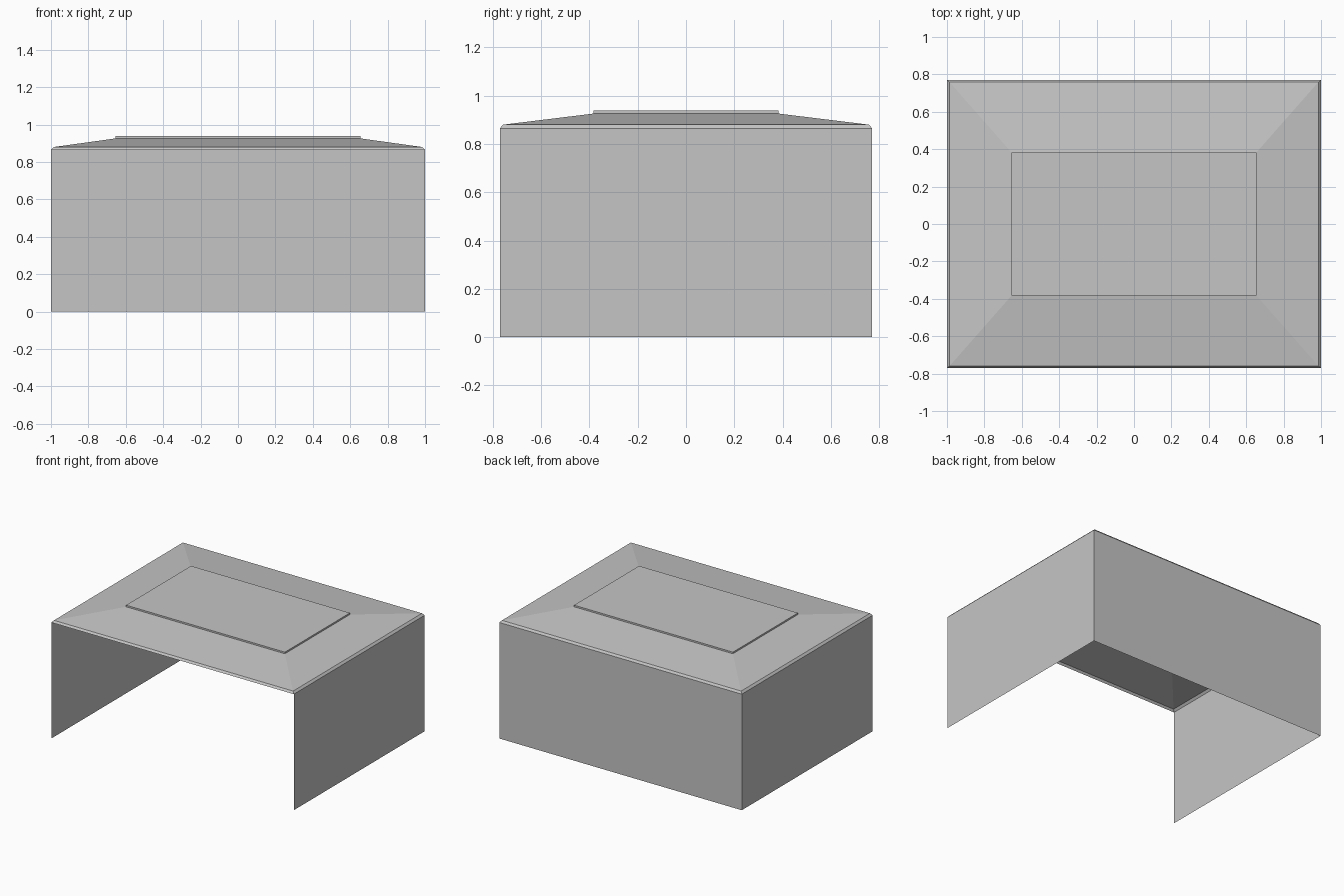
import bpy
import bmesh

default = bpy.data.objects.get("Cube")
if default:
    bpy.data.objects.remove(default, do_unlink=True)

# Single painted metal colour
metal = bpy.data.materials.new("grey_metal")
metal.use_nodes = True
colour = (0.56, 0.56, 0.56, 1)
metal.diffuse_color = colour
metal.node_tree.nodes["Principled BSDF"].inputs["Base Color"].default_value = colour

HALF_X, HALF_Y = 1.0, 0.771
EAVE_Z = 0.865


def finish(name, bm):
    mesh = bpy.data.meshes.new(name)
    bm.to_mesh(mesh)
    bm.free()
    mesh.materials.append(metal)
    obj = bpy.data.objects.new(name, mesh)
    bpy.context.collection.objects.link(obj)
    return obj


def ring(bm, x, y, z):
    """Rectangle corners, counter-clockwise from front -x."""
    return [bm.verts.new((sx * x, sy * y, z))
            for sx, sy in ((-1, -1), (1, -1), (1, 1), (-1, 1))]


def bridge(bm, low, high, sides):
    for i in sides:
        j = (i + 1) % 4
        bm.faces.new((low[i], low[j], high[j], high[i]))


# Thin sheet walls on the two sides and the back, open at the front
bm = bmesh.new()
bridge(bm, ring(bm, HALF_X, HALF_Y, 0), ring(bm, HALF_X, HALF_Y, EAVE_Z), (1, 2, 3))
finish("walls", bm)

# Hollow hipped roof with a chamfered eave
bm = bmesh.new()
eave = ring(bm, HALF_X, HALF_Y, EAVE_Z)
shoulder = ring(bm, 0.986, 0.759, 0.88)
crown = ring(bm, 0.655, 0.383, 0.926)
bridge(bm, eave, shoulder, range(4))
bridge(bm, shoulder, crown, range(4))
finish("hipped_roof", bm)

# Flat raised panel closing the roof
bm = bmesh.new()
base = ring(bm, 0.655, 0.383, 0.926)
top = ring(bm, 0.655, 0.383, 0.938)
bridge(bm, base, top, range(4))
bm.faces.new(top)
bm.faces.new(base[::-1])
finish("top_panel", bm)
